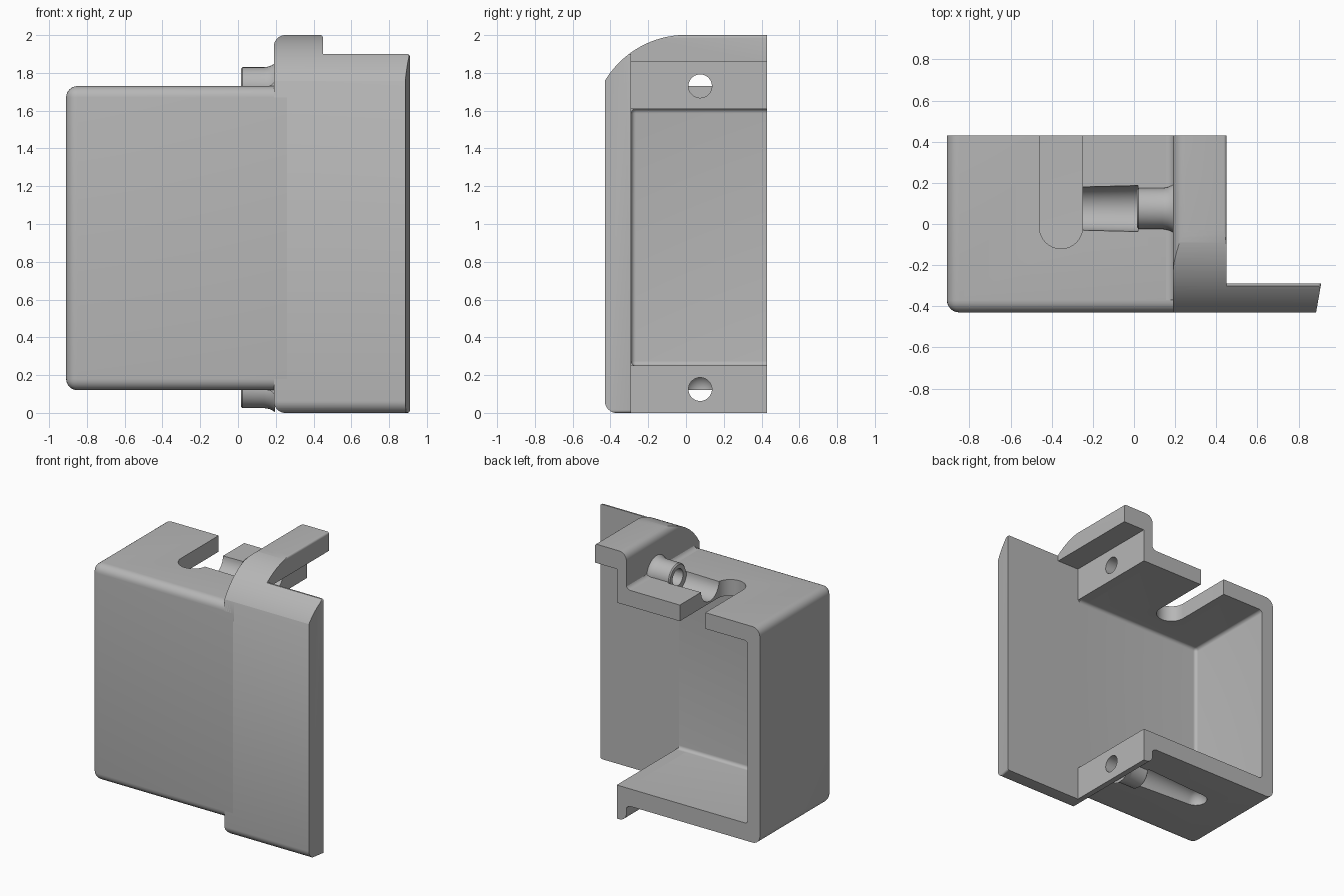
import bpy, bmesh
from math import sin, cos, radians, tau
from mathutils import Vector

old = bpy.data.objects.get("Cube")
if old:
    bpy.data.objects.remove(old, do_unlink=True)

grey = bpy.data.materials.new("plain grey")
grey.use_nodes = True
grey.diffuse_color = (0.47, 0.47, 0.47, 1)
grey.node_tree.nodes["Principled BSDF"].inputs["Base Color"].default_value = grey.diffuse_color


def finish(bm, name):
    bmesh.ops.recalc_face_normals(bm, faces=bm.faces[:])
    mesh = bpy.data.meshes.new(name)
    bm.to_mesh(mesh)
    bm.free()
    mesh.materials.append(grey)
    ob = bpy.data.objects.new(name, mesh)
    bpy.context.collection.objects.link(ob)
    return ob


def loft(rings, name):
    """Join rings of points with quads and cap both ends."""
    bm = bmesh.new()
    loops = [[bm.verts.new(p) for p in ring] for ring in rings]
    n = len(loops[0])
    for a, b in zip(loops, loops[1:]):
        for i in range(n):
            j = (i + 1) % n
            bm.faces.new((a[i], a[j], b[j], b[i]))
    bm.faces.new(loops[0])
    bm.faces.new(loops[-1])
    return finish(bm, name)


def prism(profile, axis, start, end, name):
    place = {"x": lambda u, v, t: (t, u, v),
             "y": lambda u, v, t: (u, t, v),
             "z": lambda u, v, t: (u, v, t)}[axis]
    return loft([[place(u, v, t) for u, v in profile] for t in (start, end)], name)


def lathe(profile, y, z, name, sides=40):
    """Turn (x, radius) points around a line parallel to x."""
    return loft([[(x, y + r * cos(tau * i / sides), z + r * sin(tau * i / sides))
                  for i in range(sides)] for x, r in profile], name)


def arc(u, v, r, start, end, steps=10):
    angles = [radians(start + (end - start) * i / steps) for i in range(steps + 1)]
    return [(u + r * cos(a), v + r * sin(a)) for a in angles]


def box(low, high, round_r, name):
    """Box with rounded edges, except around its +x and +y ends."""
    bm = bmesh.new()
    bmesh.ops.create_cube(bm, size=1)
    low, high = Vector(low), Vector(high)
    for v in bm.verts:
        v.co = Vector(low[i] + (v.co[i] + 0.5) * (high[i] - low[i]) for i in range(3))
    edges = []
    for e in bm.edges:
        mid = (e.verts[0].co + e.verts[1].co) / 2
        if mid.x < high.x - 0.001 and mid.y < high.y - 0.001:
            edges.append(e)
    bmesh.ops.bevel(bm, geom=edges, offset=round_r, segments=6, profile=0.5, affect="EDGES")
    return finish(bm, name)


def carve(ob, cutters, operation="DIFFERENCE"):
    for c in cutters:
        mod = ob.modifiers.new("carve", "BOOLEAN")
        mod.operation, mod.solver, mod.object = operation, "EXACT", c
    bpy.context.view_layer.update()
    graph = bpy.context.evaluated_depsgraph_get()
    mesh = bpy.data.meshes.new_from_object(ob.evaluated_get(graph))
    ob.modifiers.clear()
    ob.data = mesh


HOLE_Y, TOP_Z, BASE_Z = 0.075, 1.73, 0.125

# Cutters
cavity = box((-0.81, -0.29, 0.25), (1, 1, 1.61), 0.025, "cavity_cutter")
slot = prism(arc(-0.355, -0.015, 0.105, 180, 360, 20) + [(-0.25, 0.6), (-0.46, 0.6)],
             "z", 1.5, 1.9, "slot_cutter")
top_groove = lathe([(0.02, 0.112), (-0.3, 0.104)], HOLE_Y, TOP_Z, "top_groove_cutter")
tip = [(-0.5 + x, r) for x, r in arc(0, 0, 0.08, 90, 176)]
base_groove = lathe([(0.02, 0.112)] + tip, HOLE_Y, BASE_Z, "base_groove_cutter")
holes = [lathe([(-0.05, 0.062), (0.6, 0.062)], HOLE_Y, z, "hole_cutter")
         for z in (TOP_Z, BASE_Z)]

# Side outline shared by the wing and both flanges
outline = ([(0.43, -0.001), (0.43, 2.001), (0, 2.001)]
           + arc(0, 1.5, 0.501, 92, 149, 20)
           + [(-0.43, 1.757)] + arc(-0.365, 0.064, 0.065, 180, 270))
side_outline = prism(outline, "x", 0, 1, "side_outline_cutter")

# Open-backed case
case_shell = box((-0.91, -0.43, 0.12), (0.26, 0.43, 1.73), 0.06, "case_shell")
carve(case_shell, [cavity, slot, top_groove, base_groove] + holes)

# Front wing with a slanted outer end
wing = prism(arc(0.25, 0.06, 0.06, 180, 270) + arc(0.895, 0.015, 0.015, 270, 360, 4)
             + arc(0.895, 1.885, 0.015, 0, 90, 4) + [(0.19, 1.9)],
             "y", -0.45, -0.29, "front_wing")
for v in wing.data.vertices:
    if v.co.x > 0.89 and v.co.y < -0.4:
        v.co.x -= 0.028
carve(wing, [side_outline], "INTERSECT")

# Top flange with its overhanging lip
top_flange = prism([(0.19, 1.61), (0.27, 1.61), (0.27, 1.86), (0.45, 1.86)]
                   + arc(0.435, 1.985, 0.015, 0, 90, 4) + arc(0.25, 1.94, 0.06, 90, 180),
                   "y", -0.45, 0.5, "top_flange")
carve(top_flange, [side_outline], "INTERSECT")
carve(top_flange, [holes[0]])

# Bottom flange
base_flange = prism(arc(0.25, 0.06, 0.06, 180, 270) + [(0.27, 0), (0.27, 0.25), (0.19, 0.25)],
                    "y", -0.4, 0.5, "bottom_flange")
carve(base_flange, [side_outline], "INTERSECT")
carve(base_flange, [holes[1]])

# Screw bosses flaring into the flanges
bosses = []
for z, name, hole in ((TOP_Z, "top_boss", holes[0]), (BASE_Z, "bottom_boss", holes[1])):
    boss = lathe([(0.015, 0.092), (0.023, 0.1), (0.14, 0.1), (0.165, 0.104),
                  (0.182, 0.112), (0.195, 0.12)], HOLE_Y, z, name)
    carve(boss, [hole])
    bosses.append(boss)

# Small cove between the case and each flange
coves = []
for z, way, name in ((1.73, 1, "top_cove"), (0.12, -1, "bottom_cove")):
    curve = [(u, z + way * v) for u, v in arc(0.155, 0.04, 0.04, 270, 360, 6)]
    coves.append(prism(curve + [(0.2, z + way * 0.04), (0.2, z - way * 0.01),
                                (0.155, z - way * 0.01)], "y", -0.37, 0.43, name))
for c, hole in zip(coves, holes):
    carve(c, [hole])

# Remove the cutters and shade the parts
for c in [cavity, slot, top_groove, base_groove, side_outline] + holes:
    bpy.data.objects.remove(c, do_unlink=True)
bpy.ops.object.select_all(action="DESELECT")
for ob in [case_shell, wing, top_flange, base_flange] + bosses + coves:
    ob.select_set(True)
    bpy.context.view_layer.objects.active = ob
bpy.ops.object.shade_smooth_by_angle(angle=radians(30))
